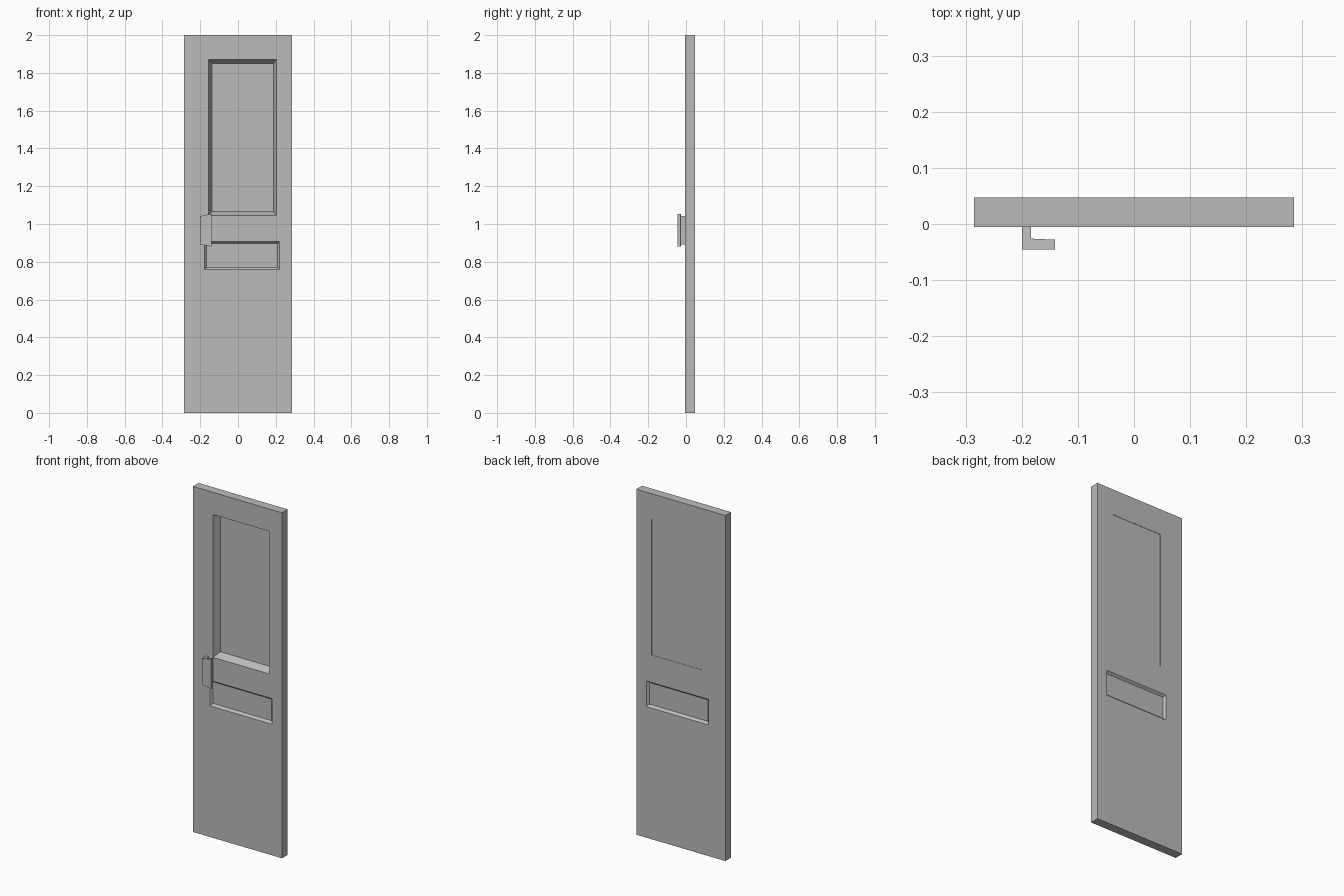
import bpy
import bmesh

cube = bpy.data.objects.get("Cube")
if cube:
    bpy.data.objects.remove(cube, do_unlink=True)

FRONT, BACK = -0.005, 0.047

grey = bpy.data.materials.new("door grey")
grey.use_nodes = True
grey.diffuse_color = (0.5, 0.5, 0.5, 1)
grey.node_tree.nodes["Principled BSDF"].inputs["Base Color"].default_value = (0.5, 0.5, 0.5, 1)


def make_prism(name, ring_a, ring_b):
    """Solid between two matching rings of points."""
    bm = bmesh.new()
    a = [bm.verts.new(p) for p in ring_a]
    b = [bm.verts.new(p) for p in ring_b]
    bm.faces.new(a)
    bm.faces.new(b[::-1])
    for i in range(len(a)):
        j = (i + 1) % len(a)
        bm.faces.new((a[j], a[i], b[i], b[j]))
    bmesh.ops.recalc_face_normals(bm, faces=bm.faces[:])
    mesh = bpy.data.meshes.new(name)
    bm.to_mesh(mesh)
    bm.free()
    mesh.materials.append(grey)
    obj = bpy.data.objects.new(name, mesh)
    bpy.context.collection.objects.link(obj)
    return obj


def rect(x0, x1, z0, z1, y):
    return [(x0, y, z0), (x1, y, z0), (x1, y, z1), (x0, y, z1)]


def cut_recess(target, outer, inner, y_outer, y_inner):
    """Sloped recess from the outer rectangle on the face to the inner one."""
    over = 0.2  # continue the slope a little past the face
    start = [o + (o - i) * over for o, i in zip(outer, inner)]
    y_start = y_outer + (y_outer - y_inner) * over
    cutter = make_prism("recess_cutter", rect(*start, y_start), rect(*inner, y_inner))
    cutter.hide_render = True
    mod = target.modifiers.new("recess", "BOOLEAN")
    mod.operation = "DIFFERENCE"
    mod.solver = "EXACT"
    mod.object = cutter
    bpy.context.view_layer.objects.active = target
    bpy.ops.object.modifier_apply(modifier=mod.name)
    bpy.data.objects.remove(cutter, do_unlink=True)


# Door slab
slab = rect(-0.285, 0.285, 0, 2, FRONT), rect(-0.285, 0.285, 0, 2, BACK)
door = make_prism("door_panel", *slab)

# Tall upper panel: deep bevelled front, shallow straight back
pane = (-0.138, 0.187, 1.066, 1.85)
cut_recess(door, (-0.156, 0.204, 1.045, 1.871), pane, FRONT, 0.037)
cut_recess(door, pane, pane, BACK, BACK - 0.002)

# Lower panel, the same on both sides
low_outer = (-0.177, 0.221, 0.759, 0.907)
low_inner = (-0.166, 0.21, 0.771, 0.896)
for face, floor in ((FRONT, FRONT + 0.013), (BACK, BACK - 0.013)):
    cut_recess(door, low_outer, low_inner, face, floor)

# L-shaped pull handle whose grip flares towards its free end
FREE_END = -0.141
outline = [(-0.2, FRONT), (-0.2, -0.045), (FREE_END, -0.045),
           (FREE_END, -0.028), (-0.184, -0.026), (-0.184, FRONT)]


def handle_ring(side):
    return [(x, y, 0.967 + side * (0.087 if x == FREE_END else 0.075)) for x, y in outline]


make_prism("door_handle", handle_ring(-1), handle_ring(1))
